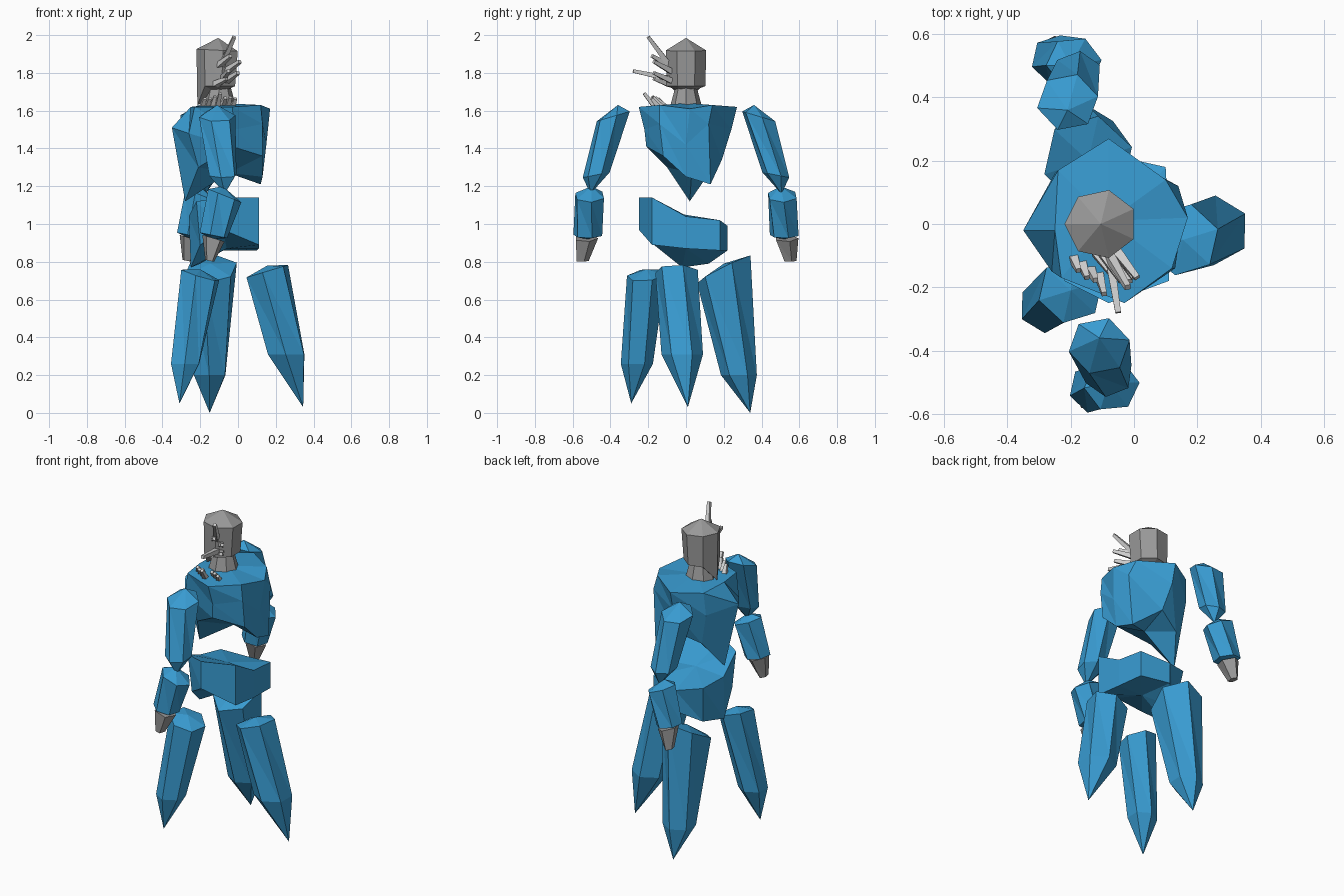
import bpy, bmesh, math, random
from mathutils import Vector as V

if "Cube" in bpy.data.objects:
    bpy.data.objects.remove(bpy.data.objects["Cube"])

random.seed(4)


def material(name, rgb):
    m = bpy.data.materials.new(name)
    m.diffuse_color = (*rgb, 1)
    m.use_nodes = True
    m.node_tree.nodes["Principled BSDF"].inputs["Base Color"].default_value = m.diffuse_color
    return m


BLUE = material("crystal blue", (0.04, 0.33, 0.64))
GREY = material("stone grey", (0.32, 0.32, 0.32))
PALE = material("pale grey", (0.62, 0.62, 0.62))


def loft(name, rings, mat, start=None, end=None):
    """Skin a stack of equal rings; close ends flat or to a point."""
    bm = bmesh.new()
    loops = [[bm.verts.new(p) for p in r] for r in rings]
    n = len(loops[0])
    for a, b in zip(loops, loops[1:]):
        for i in range(n):
            j = (i + 1) % n
            bm.faces.new((a[i], a[j], b[j]))
            bm.faces.new((a[i], b[j], b[i]))
    for loop, tip in ((loops[0], start), (loops[-1], end)):
        if tip is None:
            bm.faces.new(loop)
        else:
            t = bm.verts.new(tip)
            for i in range(n):
                bm.faces.new((loop[i], loop[(i + 1) % n], t))
    bmesh.ops.recalc_face_normals(bm, faces=bm.faces)
    me = bpy.data.meshes.new(name)
    bm.to_mesh(me)
    bm.free()
    me.materials.append(mat)
    ob = bpy.data.objects.new(name, me)
    bpy.context.collection.objects.link(ob)
    return ob


def ring(c, rx, ry, n=6, turn=0.0, slope=(0, 0)):
    """Polygon around c, tilted by slope in x and y."""
    pts = []
    for i in range(n):
        a = turn + math.tau * i / n
        x, y = rx * math.cos(a), ry * math.sin(a)
        pts.append((c[0] + x, c[1] + y, c[2] + slope[0] * x + slope[1] * y))
    return pts


# Chest: flat top, bulge toward -x, arched lower edge with a pointed tip
loft("chest", [
    [(.17, .02, 1.61), (.10, .14, 1.63), (-.08, .27, 1.62), (-.24, .17, 1.62),
     (-.25, -.02, 1.62), (-.23, -.17, 1.62), (-.03, -.25, 1.62), (.12, -.14, 1.63)],
    [(.15, .0, 1.42), (.14, .12, 1.53), (-.08, .24, 1.50), (-.25, .16, 1.48),
     (-.35, -.02, 1.51), (-.26, -.15, 1.48), (-.02, -.22, 1.50), (.13, -.14, 1.53)],
    [(.13, .0, 1.25), (.12, .13, 1.21), (-.05, .19, 1.34), (-.20, .13, 1.28),
     (-.28, .02, 1.12), (-.21, -.10, 1.30), (-.03, -.21, 1.41), (.13, -.12, 1.36)],
], BLUE, start=(-.08, .01, 1.64), end=(-.05, .03, 1.27))

# Waist: bent block, high on the -y side and low at -x
loft("waist", [
    [(.11, -.18, 1.14), (.11, .0, 1.04), (.10, .18, 1.02), (-.08, .22, .99),
     (-.23, .16, 1.02), (-.26, .0, 1.04), (-.22, -.18, 1.12), (-.08, -.25, 1.14)],
    [(.11, -.18, .89), (.11, .0, .87), (.10, .18, .86), (-.08, .22, .86),
     (-.20, .12, .79), (-.25, -.02, .77), (-.20, -.17, .89), (-.08, -.25, .97)],
], BLUE, start=(-.06, -.01, 1.05), end=(-.06, .0, .87))

# Legs: crystal shards tapering to ground points
for name, top, r1, slope, knee, r2, tip in (
        ("right_leg", (.155, -.05, .75), .115, (.3, 0), (.255, -.02, .31), .11, (.345, .01, .03)),
        ("front_leg", (-.20, -.21, .73), .105, (-.3, .1), (-.28, -.26, .26), .085, (-.31, -.29, .05)),
        ("back_leg", (-.145, .20, .76), .145, (.1, .5), (-.15, .28, .2), .095, (-.15, .34, 0))):
    cap = V(top) + V((0, 0, .03))
    loft(name, [ring(top, r1, r1, 6, .3, slope), ring(knee, r2, r2, 6, .5)],
         BLUE, start=cap, end=tip)

# Arms: floating upper arm, forearm and hand on each side
for side, s, ux, dx in (("front", -1, 0, 0), ("back", 1, -.10, -.12)):
    loft(side + "_upper_arm", [
        ring((-.11 + ux, s * .385, 1.57), .098, .092, 6, .2, (0, s * -.3)),
        ring((-.08 + ux, s * .475, 1.26), .078, .072, 6, .4, (0, s * -.2))],
        BLUE, start=(-.11 + ux, s * .36, 1.63), end=(-.07 + ux, s * .505, 1.16))
    loft(side + "_forearm", [
        ring((-.07 + dx, s * .51, 1.15), .088, .083, 6, .1, (-.4, 0)),
        ring((-.13 + dx, s * .52, .94), .076, .078, 6, .3, (-.2, 0))],
        BLUE, start=(-.08 + dx, s * .50, 1.20), end=(-.135 + dx, s * .52, .92))
    loft(side + "_hand", [
        ring((-.13 + dx, s * .53, .925), .062, .065, 5, .3, (-.3, 0)),
        ring((-.15 + dx, s * .55, .805), .025, .035, 5, .3, (-.2, 0))], GREY)

# Neck and head: faceted skull with a pointed chin toward -x
loft("neck", [ring((-.10, 0, 1.62), .09, .085, 8),
              ring((-.10, 0, 1.73), .06, .055, 8)], GREY)
jaw = [(x - .01, y, z - (.10 if x < -.19 else 0)) for x, y, z in
       ring((-.10, 0, 1.73), .105, .105, 7, math.pi)]
loft("head", [ring((-.105, 0, 1.92), .115, .11, 7, math.pi, (-.05, 0)), jaw],
     GREY, start=(-.105, 0, 1.985), end=(-.10, 0, 1.69))


# Spikes: thin tapered shards
def spike(name, a, b, r):
    a, b = V(a), V(b)
    d = (b - a).normalized()
    u = d.orthogonal().normalized()
    w = d.cross(u)

    def sec(c, k):
        return [c + k * (u * math.cos(t) + w * math.sin(t))
                for t in (math.tau * i / 4 for i in range(4))]
    loft(name, [sec(a, r), sec(b, r * .6)], PALE)


for i, (a, b) in enumerate((
        ((-.09, -.08, 1.83), (-.02, -.20, 1.99)),
        ((-.08, -.09, 1.77), (-.05, -.28, 1.81)),
        ((-.06, -.08, 1.81), (.01, -.17, 1.86)),
        ((-.10, -.09, 1.84), (-.04, -.18, 1.89)),
        ((-.06, -.08, 1.76), (.00, -.17, 1.80)),
        ((-.12, -.09, 1.74), (-.06, -.17, 1.77)))):
    spike("face_spike_%d" % (i + 1), a, b, .021)

# Small shards fringing the collar on the -y side
for i in range(7):
    x, y = -.19 + .027 * i, -.11 - .018 * (i % 4)
    spike("collar_spike_%d" % (i + 1), (x, y, 1.62),
          (x + .015, y - random.uniform(.03, .06), random.uniform(1.66, 1.7)), .019)
